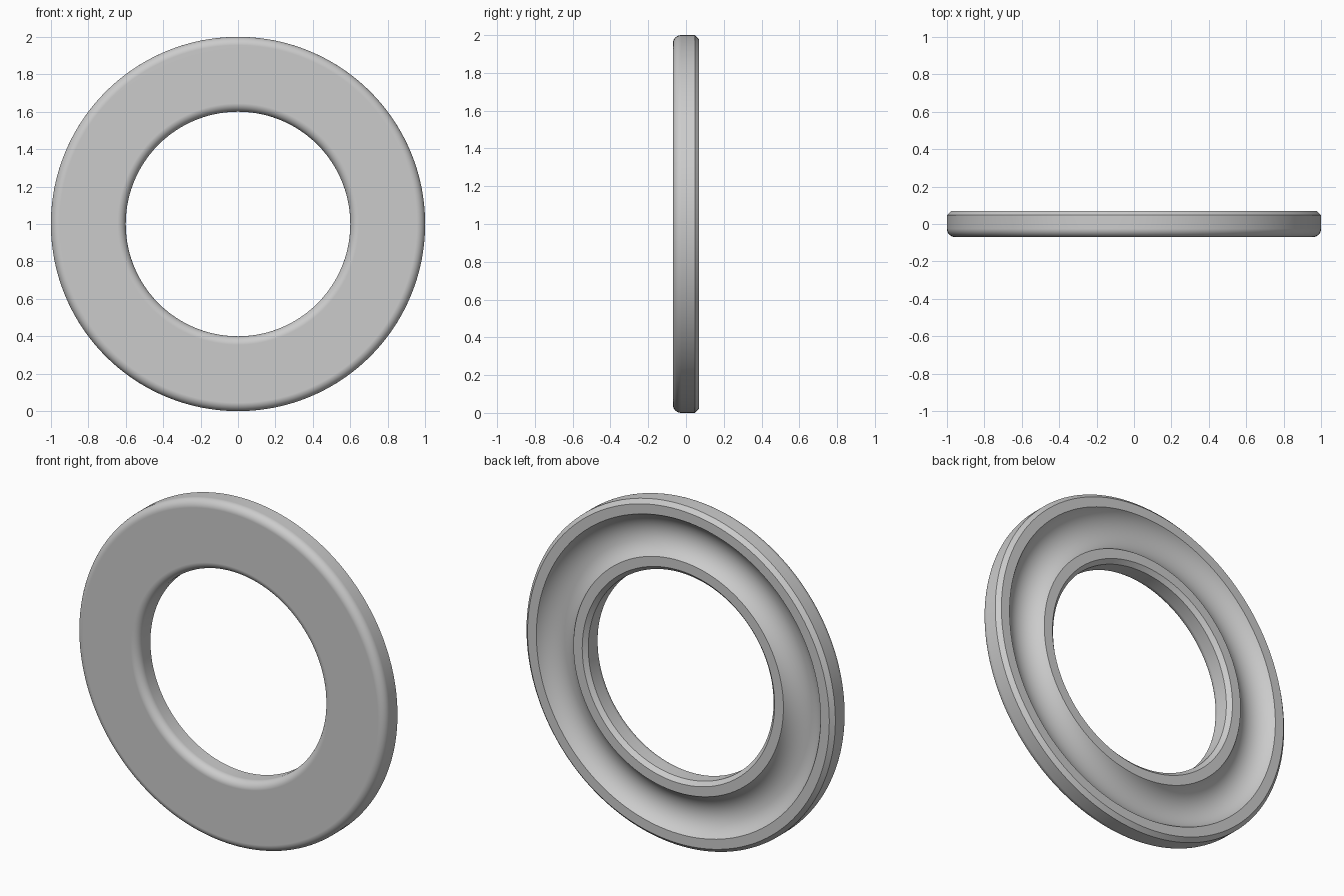
import bpy
import bmesh
from math import sin, cos, pi, atan, radians
from mathutils import Matrix, Vector

cube = bpy.data.objects.get("Cube")
if cube:
    bpy.data.objects.remove(cube, do_unlink=True)

# Ring dimensions
INNER, OUTER = 0.6, 1.0
HALF = 0.07
FILLET = 0.045
CHAMFER = 0.023
RIM = 0.08
GROOVE_DEPTH = 0.07
SEGMENTS = 160


def arc(cx, cy, radius, start, end, steps):
    """Points on a circular arc in the radius / depth plane."""
    angles = [start + (end - start) * i / steps for i in range(steps + 1)]
    return [(cx + radius * cos(a), cy + radius * sin(a)) for a in angles]


# Cross-section: rounded front corners, chamfered back corners, hollow back
mid = (INNER + OUTER) / 2
half_width = (OUTER - INNER) / 2 - RIM
half_angle = 2 * atan(GROOVE_DEPTH / half_width)
groove_radius = half_width / sin(half_angle)
groove_centre = HALF - GROOVE_DEPTH + groove_radius

profile = arc(INNER + FILLET, FILLET - HALF, FILLET, pi, 1.5 * pi, 10)
profile += arc(OUTER - FILLET, FILLET - HALF, FILLET, -pi / 2, 0, 10)
profile += [(OUTER, HALF - CHAMFER), (OUTER - CHAMFER, HALF)]
profile += arc(mid, groove_centre, groove_radius,
               -pi / 2 + half_angle, -pi / 2 - half_angle, 24)
profile += [(INNER + CHAMFER, HALF), (INNER, HALF - CHAMFER)]

# Revolve the cross-section around the y axis
bm = bmesh.new()
loops = []
for i in range(SEGMENTS):
    turn = Matrix.Rotation(2 * pi * i / SEGMENTS, 3, 'Y')
    loops.append([bm.verts.new(turn @ Vector((r, y, 0)) + Vector((0, 0, OUTER)))
                  for r, y in profile])
count = len(profile)
for i in range(SEGMENTS):
    a, b = loops[i], loops[(i + 1) % SEGMENTS]
    for j in range(count):
        k = (j + 1) % count
        bm.faces.new((a[j], a[k], b[k], b[j]))
bmesh.ops.recalc_face_normals(bm, faces=bm.faces)
mesh = bpy.data.meshes.new("trim_ring")
bm.to_mesh(mesh)
bm.free()

ring = bpy.data.objects.new("trim_ring", mesh)
bpy.context.collection.objects.link(ring)

# Plain grey finish
grey = bpy.data.materials.new("light_grey")
grey.use_nodes = True
colour = (0.6, 0.6, 0.6, 1)
grey.diffuse_color = colour
grey.node_tree.nodes["Principled BSDF"].inputs["Base Color"].default_value = colour
mesh.materials.append(grey)

# Smooth curves with crisp rim and chamfer edges
bpy.ops.object.select_all(action='DESELECT')
ring.select_set(True)
bpy.context.view_layer.objects.active = ring
bpy.ops.object.shade_smooth_by_angle(angle=radians(30))
weighted = ring.modifiers.new("flat_face_normals", 'WEIGHTED_NORMAL')
weighted.keep_sharp = True
